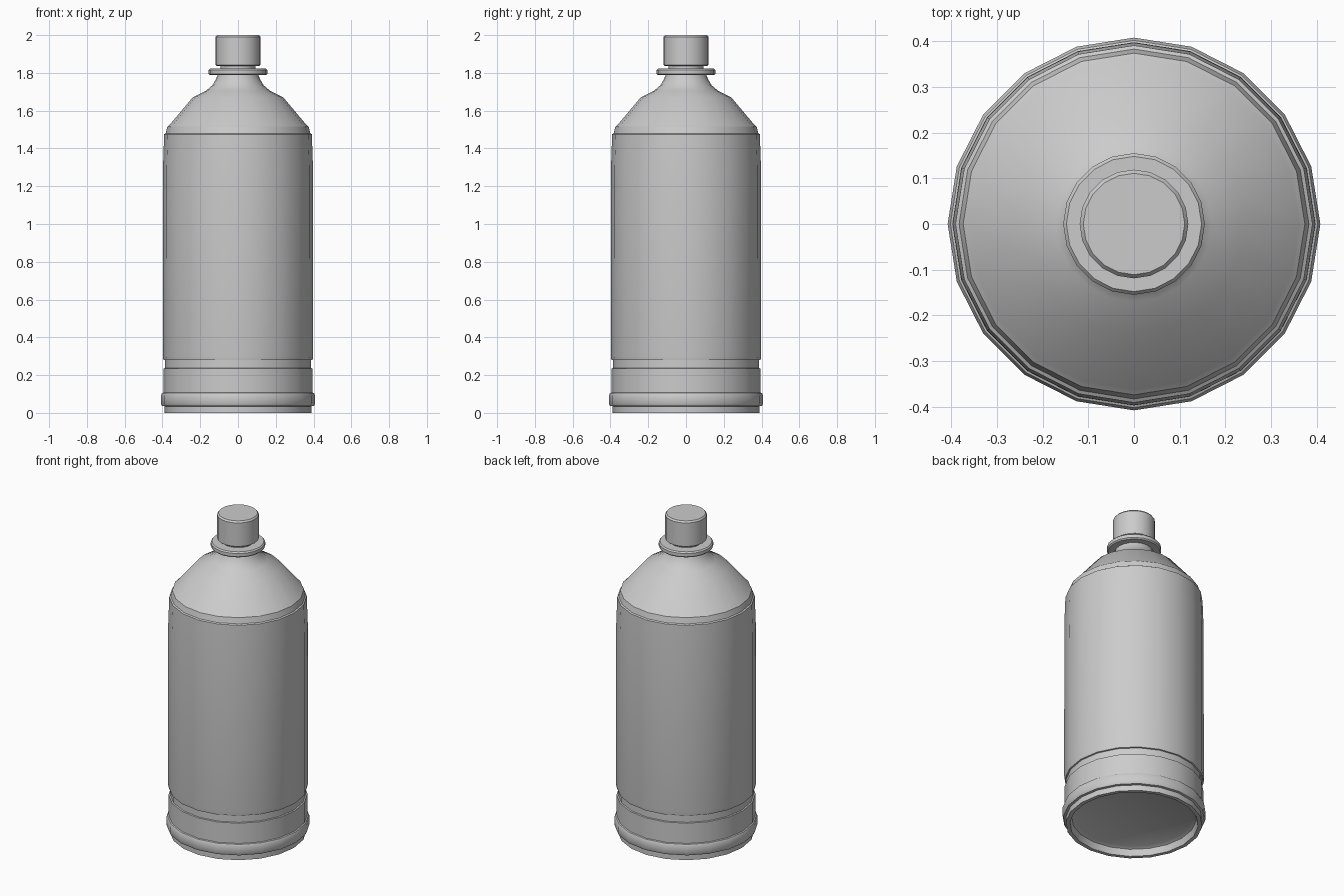
import bpy, bmesh, math

if "Cube" in bpy.data.objects:
    bpy.data.objects.remove(bpy.data.objects["Cube"])

SIDES = 20


def lathe(name, profile):
    """Spin an (r, z) profile around z; first and last rings are capped."""
    bm = bmesh.new()
    rings = []
    for r, z in profile:
        rings.append([bm.verts.new((r * math.cos(2 * math.pi * i / SIDES),
                                    r * math.sin(2 * math.pi * i / SIDES), z))
                      for i in range(SIDES)])
    for a, b in zip(rings, rings[1:]):
        for i in range(SIDES):
            j = (i + 1) % SIDES
            bm.faces.new((a[i], a[j], b[j], b[i]))
    bm.faces.new(rings[0][::-1])
    bm.faces.new(rings[-1])
    bmesh.ops.recalc_face_normals(bm, faces=bm.faces)
    mesh = bpy.data.meshes.new(name)
    bm.to_mesh(mesh)
    bm.free()
    obj = bpy.data.objects.new(name, mesh)
    bpy.context.collection.objects.link(obj)
    bpy.ops.object.select_all(action='DESELECT')
    obj.select_set(True)
    bpy.context.view_layer.objects.active = obj
    bpy.ops.object.shade_smooth_by_angle(angle=math.radians(30))
    return obj


# Bottle: recessed base, foot ring, groove, body, shoulder and neck
lathe("bottle", [
    (0.335, 0.05), (0.355, 0.04), (0.365, 0.0), (0.388, 0.0), (0.388, 0.035),
    (0.402, 0.037), (0.408, 0.048), (0.408, 0.092), (0.402, 0.105),
    (0.395, 0.108), (0.395, 0.235), (0.387, 0.237), (0.387, 0.279),
    (0.395, 0.281), (0.398, 0.30), (0.397, 1.30), (0.391, 1.475),
    (0.383, 1.48), (0.374, 1.515), (0.362, 1.525), (0.24, 1.67),
    (0.17, 1.705), (0.135, 1.735), (0.115, 1.77), (0.108, 1.79),
    (0.092, 1.80), (0.092, 1.85),
])

# Support collar around the neck
lathe("neck_collar", [
    (0.09, 1.788), (0.148, 1.788), (0.155, 1.795), (0.155, 1.815),
    (0.148, 1.823), (0.09, 1.823),
])

# Screw cap
lathe("cap", [
    (0.112, 1.837), (0.119, 1.843), (0.119, 1.99), (0.111, 2.0),
])
